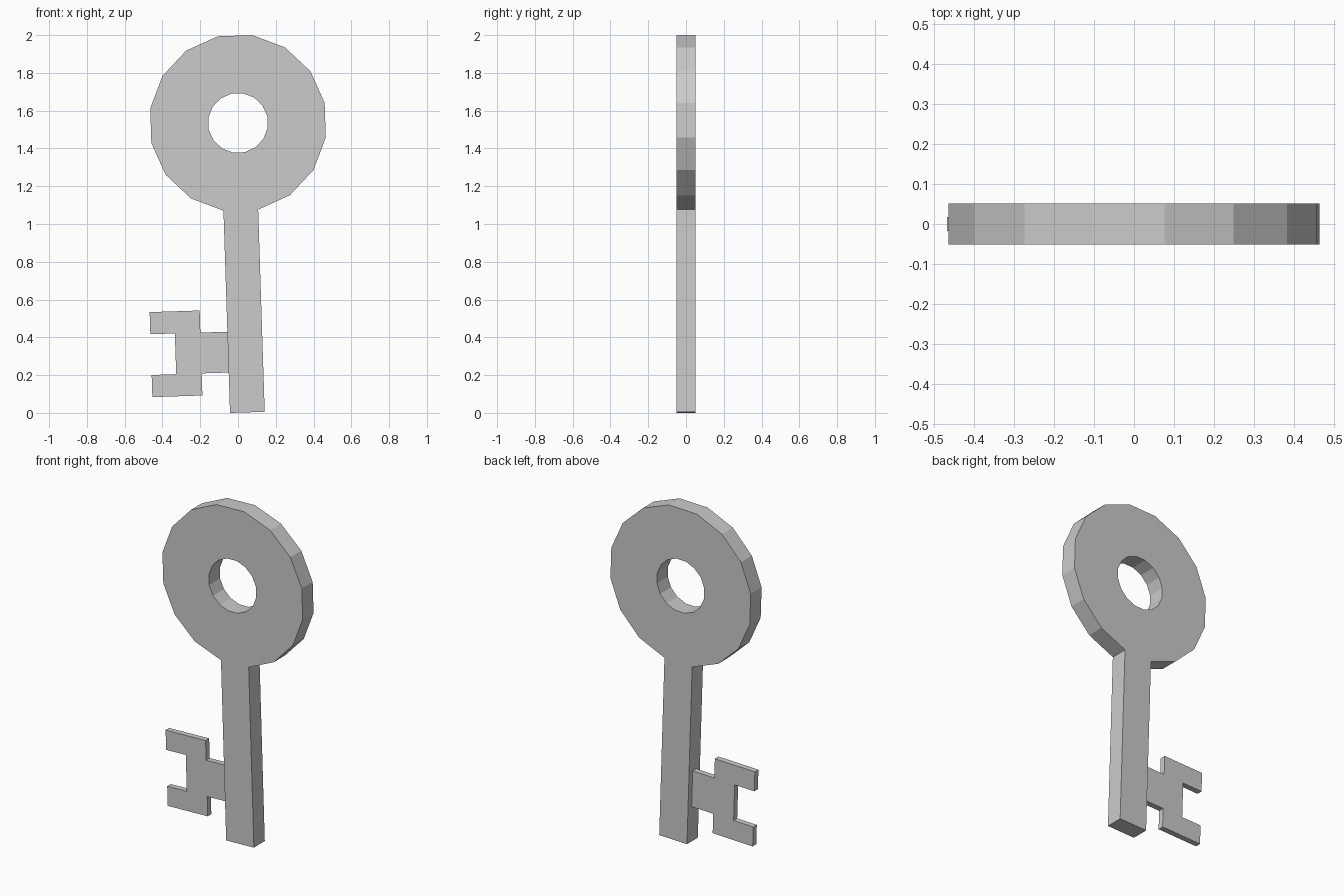
import bpy, bmesh, math

if "Cube" in bpy.data.objects:
    bpy.data.objects.remove(bpy.data.objects["Cube"])

TILT = math.radians(-1.85)      # the whole key leans slightly
SIDES, R_OUT, R_IN = 16, 0.471, 0.159


def plate(name, faces, thickness):
    """Flat outline faces in local x/z (origin at bow centre), thickened along y."""
    bm = bmesh.new()
    for pts in faces:
        bm.faces.new([bm.verts.new((x, 0, z)) for x, z in pts])
    bmesh.ops.remove_doubles(bm, verts=bm.verts, dist=1e-5)
    bmesh.ops.recalc_face_normals(bm, faces=bm.faces)
    mesh = bpy.data.meshes.new(name)
    bm.to_mesh(mesh)
    bm.free()
    obj = bpy.data.objects.new(name, mesh)
    bpy.context.collection.objects.link(obj)
    obj.location = (0, 0, 1.535)
    obj.rotation_euler = (0, TILT, 0)
    mod = obj.modifiers.new("thickness", 'SOLIDIFY')
    mod.thickness = thickness
    mod.offset = 0
    return obj


def polar(r, i):
    a = 2 * math.pi * (i + 0.5) / SIDES
    return (r * math.cos(a), r * math.sin(a))


# Ring-shaped bow, with the shaft growing from its lowest edge
ring = [[polar(R_OUT, i), polar(R_OUT, i + 1), polar(R_IN, i + 1), polar(R_IN, i)]
        for i in range(SIDES)]
left, right = polar(R_OUT, 11), polar(R_OUT, 12)
shaft = [left, (left[0], -1.533), (right[0], -1.533), right]
plate("bow_and_shaft", ring + [shaft], 0.103)

# Thin bit: upper half profile mirrored about its middle line
MID = -1.211
half = [(-0.09, 0.108), (-0.235, 0.108), (-0.235, 0.225),
        (-0.50, 0.225), (-0.50, 0.108), (-0.37, 0.108)]
bit = [(x, MID + z) for x, z in half] + [(x, MID - z) for x, z in reversed(half)]
plate("bit", [bit], 0.034)
